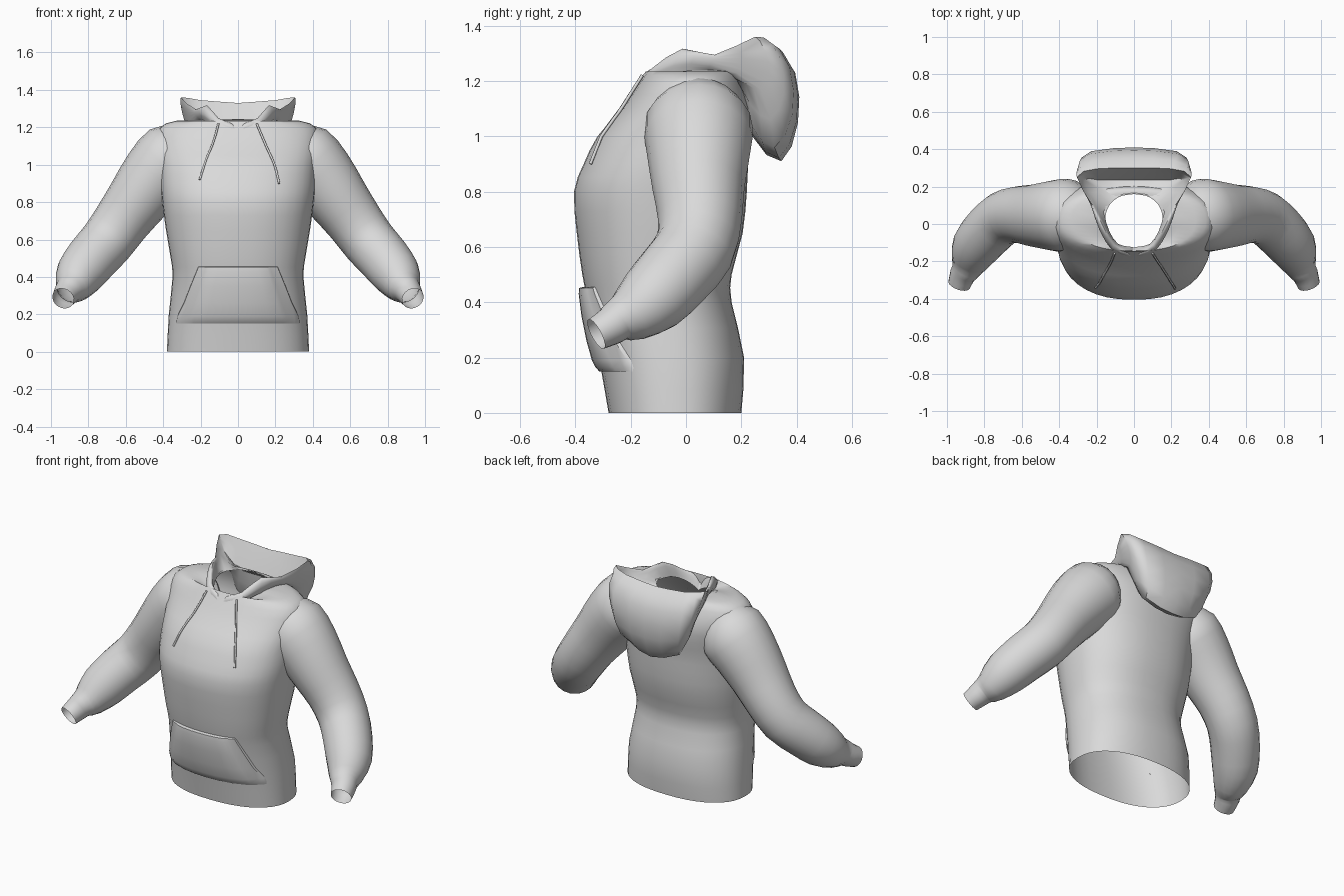
import bpy, bmesh, math
from mathutils import Vector

if "Cube" in bpy.data.objects:
    bpy.data.objects.remove(bpy.data.objects["Cube"])

fabric = bpy.data.materials.new("grey fabric")
fabric.diffuse_color = (0.7, 0.7, 0.7, 1)
fabric.use_nodes = True
fabric.node_tree.nodes["Principled BSDF"].inputs["Base Color"].default_value = fabric.diffuse_color

def smooth_rows(rows, steps):
    """Catmull-Rom interpolation through equal-length tuples."""
    out = []
    for i in range(len(rows) - 1):
        p = [rows[max(0, min(len(rows) - 1, i + k))] for k in (-1, 0, 1, 2)]
        for s in range(steps):
            t = s / steps
            out.append(tuple(
                0.5 * (2*b + (c-a)*t + (2*a-5*b+4*c-d)*t*t + (3*b-a-3*c+d)*t**3)
                for a, b, c, d in zip(*p)))
    return out + [tuple(rows[-1])]

def skin(name, rows, closed=False, angle=50, mirror=False):
    """Surface through rows of points."""
    bm = bmesh.new()
    vs = [[bm.verts.new(p) for p in r] for r in rows]
    n = len(rows[0])
    for a, b in zip(vs, vs[1:]):
        for j in range(n if closed else n - 1):
            k = (j + 1) % n
            bm.faces.new((a[j], a[k], b[k], b[j]))
    bmesh.ops.recalc_face_normals(bm, faces=bm.faces)
    me = bpy.data.meshes.new(name)
    bm.to_mesh(me)
    bm.free()
    ob = bpy.data.objects.new(name, me)
    bpy.context.collection.objects.link(ob)
    me.materials.append(fabric)
    if mirror:
        mod = ob.modifiers.new("mirror", "MIRROR")
        mod.use_clip = True
        mod.merge_threshold = 0.002
    bpy.ops.object.select_all(action='DESELECT')
    ob.select_set(True)
    bpy.context.view_layer.objects.active = ob
    bpy.ops.object.shade_smooth_by_angle(angle=math.radians(angle))
    return ob

# Torso rings: height, front y, back y, half width
TORSO = [
    (0.00, -0.28, 0.20, 0.38), (0.20, -0.315, 0.21, 0.37),
    (0.40, -0.355, 0.165, 0.35), (0.50, -0.375, 0.165, 0.36),
    (0.65, -0.395, 0.205, 0.385), (0.80, -0.405, 0.22, 0.405),
    (0.90, -0.37, 0.225, 0.415), (1.00, -0.32, 0.24, 0.42),
    (1.10, -0.235, 0.24, 0.435), (1.195, -0.17, 0.205, 0.42),
    (1.235, -0.145, 0.185, 0.33), (1.238, -0.145, 0.16, 0.155)]
N = 2.3

def torso_ring(r, seg=40):
    z, f, b, hw = r
    dip = 0.06 * max(0, min(1, (0.30 - hw) / 0.145))  # neckline dips at the front
    pts = []
    for i in range(seg):
        a = 2 * math.pi * i / seg
        c, s = math.cos(a), math.sin(a)
        x = hw * math.copysign(abs(c) ** (2 / N), c)
        v = math.copysign(abs(s) ** (2 / N), s)
        pts.append((x, (f + b) / 2 + (b - f) / 2 * v, z + dip * min(v, 0)))
    return pts

def front_y(x, z):
    """Depth of the torso front at x, z."""
    for a, b in zip(TORSO, TORSO[1:]):
        if a[0] <= z <= b[0]:
            t = (z - a[0]) / (b[0] - a[0])
            f, k, hw = (a[i] + (b[i] - a[i]) * t for i in (1, 2, 3))
            q = max(0, 1 - (abs(x) / hw) ** N) ** (1 / N)
            return (f + k) / 2 - (k - f) / 2 * q
    return -0.15

skin("torso", [torso_ring(r) for r in smooth_rows(TORSO, 2)], closed=True)

# Sleeves: centre x, y, z, radius
SLEEVE = [
    (0.27, 0.045, 1.09, 0.14), (0.345, 0.045, 1.04, 0.195),
    (0.44, 0.045, 0.94, 0.187), (0.535, 0.045, 0.815, 0.167),
    (0.62, 0.05, 0.70, 0.152), (0.70, 0.03, 0.59, 0.145),
    (0.78, -0.04, 0.50, 0.14), (0.845, -0.12, 0.415, 0.13),
    (0.88, -0.20, 0.355, 0.10), (0.90, -0.245, 0.335, 0.077),
    (0.915, -0.27, 0.315, 0.07), (0.935, -0.325, 0.285, 0.06)]
path = smooth_rows(SLEEVE, 2)
for side, label in ((1, "left_sleeve"), (-1, "right_sleeve")):
    rows = []
    for i, p in enumerate(path):
        t = (Vector(path[min(i + 1, len(path) - 1)][:3]) - Vector(path[max(i - 1, 0)][:3])).normalized()
        u = Vector((0, 1, 0)).cross(t).normalized()
        w = t.cross(u)
        ring = []
        for k in range(20):
            a = 2 * math.pi * k / 20
            q = Vector(p[:3]) + (u * math.cos(a) + w * math.sin(a)) * p[3]
            ring.append((q.x * side, q.y, q.z))
        rows.append(ring)
    skin(label, rows, closed=True)

# Collar: a folded strip from the neck seam up to the rim
def collar_section(seam, rim):
    s, r = Vector(seam), Vector(rim)
    n = Vector((s.x, s.y, 0)).normalized()
    strip = [(0, 0), (.25, .01), (.5, .018), (.8, .018), (1, .012),
             (1.08, 0), (.8, -.014), (0, -.035)]
    return [tuple(s.lerp(r, t) + n * d) for t, d in strip]

COLLAR = [((0, -.16, 1.14), (0, -.155, 1.17)),
          ((.03, -.155, 1.16), (.03, -.15, 1.215)),
          ((.105, -.135, 1.19), (.105, -.115, 1.245)),
          ((.165, -.05, 1.225), (.165, -.015, 1.31)),
          ((.19, .07, 1.23), (.22, .10, 1.29))]
# Hood bag, side corner to back centre:
# neck seam, underside, bottom, back, upper back, rim, inside, inner neck
BAG = [
    [(.18, .15, 1.23), (.23, .215, 1.19), (.255, .27, 1.17), (.285, .30, 1.23),
     (.305, .285, 1.31), (.305, .25, 1.36), (.265, .235, 1.28), (.13, .11, 1.24)],
    [(.12, .19, 1.22), (.165, .235, 1.04), (.18, .32, .96), (.215, .385, 1.08),
     (.235, .375, 1.25), (.20, .295, 1.345), (.19, .235, 1.21), (.09, .145, 1.24)],
    [(0, .20, 1.22), (0, .24, 1.0), (0, .345, .91), (0, .405, 1.05),
     (0, .395, 1.23), (0, .30, 1.33), (0, .235, 1.19), (0, .16, 1.245)]]
sections = [smooth_rows(s, 2) for s in [collar_section(*c) for c in COLLAR] + BAG]
skin("hood", [smooth_rows(list(c), 2) for c in zip(*sections)], mirror=True)

# Pouch pocket: z, half width, lift off the torso
POCKET = [(0.15, 0.33, 0.004), (0.165, 0.33, 0.016), (0.19, 0.325, 0.024),
          (0.26, 0.29, 0.03), (0.35, 0.255, 0.03), (0.43, 0.222, 0.024),
          (0.452, 0.213, 0.018), (0.456, 0.211, -0.002)]
HALF = (.25, .5, .72, .8, .92, .995, 1)
rows = []
for z, hw, lift in POCKET:
    row = []
    for u in [-h for h in reversed(HALF)] + [0] + list(HALF):
        k = abs(u)
        e = -0.1 if k == 1 else 0.4 if k > .9 else 0.7 if k > .75 else 1
        row.append((u * hw, front_y(u * hw, z) - lift * e - 0.003, z))
    rows.append(row)
skin("pocket", rows, angle=40)

# Drawstrings lying on the chest
for label, pts in (("left_drawstring", [(.10, 1.22), (.125, 1.16), (.155, 1.09), (.195, 1.0), (.22, .90)]),
                   ("right_drawstring", [(-.105, 1.22), (-.12, 1.16), (-.14, 1.10), (-.17, 1.03), (-.205, .92)])):
    cu = bpy.data.curves.new(label, 'CURVE')
    cu.dimensions = '3D'
    cu.bevel_depth = 0.006
    cu.bevel_resolution = 1
    cu.use_fill_caps = True
    line = smooth_rows(pts, 3)
    sp = cu.splines.new('POLY')
    sp.points.add(len(line) - 1)
    for p, (x, z) in zip(sp.points, line):
        p.co = (x, front_y(x, z) - 0.008, z, 1)
    cu.materials.append(fabric)
    bpy.context.collection.objects.link(bpy.data.objects.new(label, cu))
